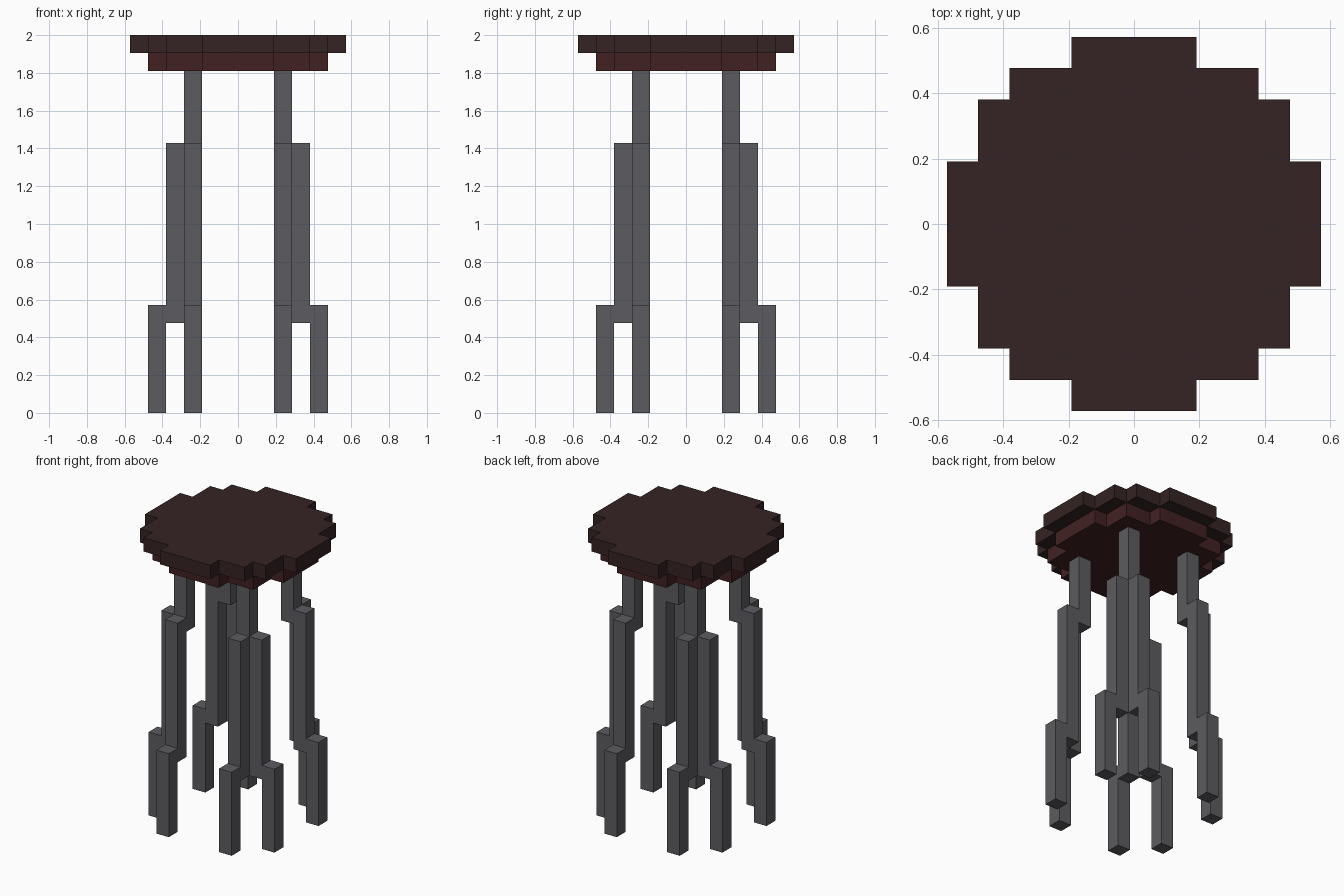
import bpy, bmesh
from mathutils import Vector

if "Cube" in bpy.data.objects:
    bpy.data.objects.remove(bpy.data.objects["Cube"])

U = 2 / 21  # size of one block


def material(name, rgb):
    m = bpy.data.materials.new(name)
    m.diffuse_color = (*rgb, 1)
    m.use_nodes = True
    m.node_tree.nodes["Principled BSDF"].inputs["Base Color"].default_value = m.diffuse_color
    return m


dark_wood = material("dark brown wood", (0.0356, 0.0168, 0.0168))
red_wood = material("reddish brown wood", (0.0545, 0.0152, 0.0160))
metal = material("grey metal", (0.107, 0.105, 0.117))


def prism(name, outline, depth, mat):
    """Extrude a closed outline of block-unit points along a block-unit vector."""
    bm = bmesh.new()
    face = bm.faces.new([bm.verts.new(Vector(p) * U) for p in outline])
    ext = bmesh.ops.extrude_face_region(bm, geom=[face])
    moved = [v for v in ext["geom"] if isinstance(v, bmesh.types.BMVert)]
    bmesh.ops.translate(bm, verts=moved, vec=Vector(depth) * U)
    bmesh.ops.recalc_face_normals(bm, faces=bm.faces)
    mesh = bpy.data.meshes.new(name)
    bm.to_mesh(mesh)
    bm.free()
    mesh.materials.append(mat)
    obj = bpy.data.objects.new(name, mesh)
    bpy.context.collection.objects.link(obj)


def stepped_disc(name, quarter, z, mat):
    """Mirror a quarter staircase into a full blocky disc, one block thick."""
    right = quarter + [(x, -y) for x, y in reversed(quarter)]
    full = right + [(-x, -y) for x, y in right]
    prism(name, [(x, y, z) for x, y in full], (0, 0, 1), mat)


# Seat and the smaller disc beneath it
stepped_disc("seat", [(2, 6), (2, 5), (4, 5), (4, 4), (5, 4), (5, 2), (6, 2)], 20, dark_wood)
stepped_disc("seat_base", [(2, 5), (2, 4), (4, 4), (4, 2), (5, 2)], 19, red_wood)

# Side profile of a strut: long middle bar stepping outward into a foot
STRUT = [(3, 15), (3, 5), (4, 5), (4, 0), (5, 0), (5, 6), (4, 6), (4, 15)]

# Four legs, each an upper post that splits into two stepped struts
for sx, side in ((-1, "left"), (1, "right")):
    for sy, end in ((-1, "front"), (1, "back")):
        tag = f"{end}_{side}"
        post = [(2, 2), (3, 2), (3, 3), (2, 3)]
        prism(f"post_{tag}", [(sx * x, sy * y, 14) for x, y in post], (0, 0, 5), metal)
        prism(f"side_strut_{tag}", [(sx * d, sy * 2, z) for d, z in STRUT], (0, sy, 0), metal)
        prism(f"end_strut_{tag}", [(sx * 2, sy * d, z) for d, z in STRUT], (sx, 0, 0), metal)
